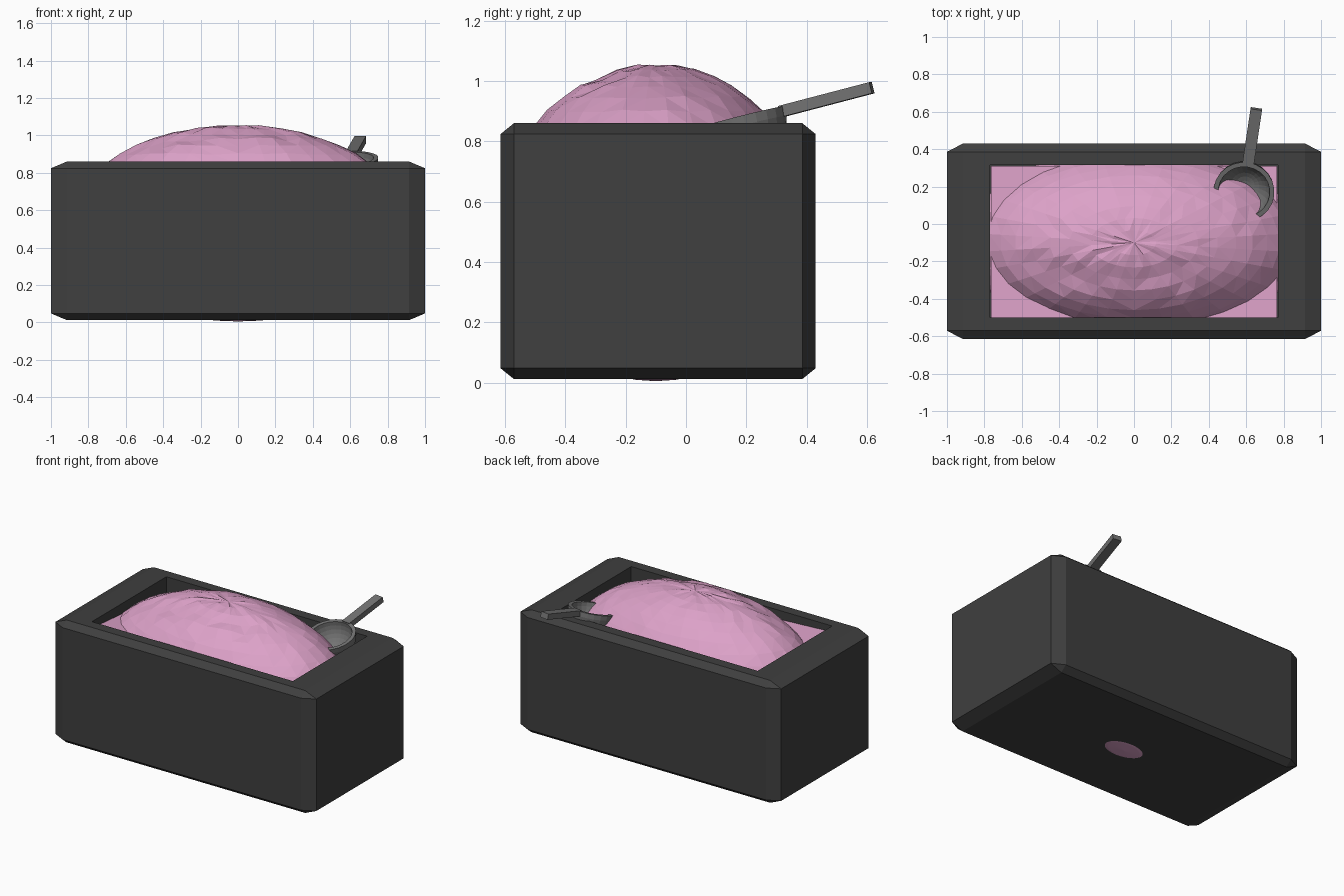
import bpy, bmesh, math, random
from mathutils import Matrix, Vector

if "Cube" in bpy.data.objects:
    bpy.data.objects.remove(bpy.data.objects["Cube"])

random.seed(4)


def material(name, color):
    m = bpy.data.materials.new(name)
    m.diffuse_color = (*color, 1)
    m.use_nodes = True
    m.node_tree.nodes["Principled BSDF"].inputs["Base Color"].default_value = m.diffuse_color
    return m


def make(name, bm, mat):
    bmesh.ops.recalc_face_normals(bm, faces=bm.faces)
    me = bpy.data.meshes.new(name)
    bm.to_mesh(me)
    bm.free()
    me.materials.append(mat)
    ob = bpy.data.objects.new(name, me)
    bpy.context.collection.objects.link(ob)
    return ob


def box(bm, lo, hi):
    lo, hi = Vector(lo), Vector(hi)
    mat = Matrix.Translation((lo + hi) / 2) @ Matrix.Diagonal((*(hi - lo), 1))
    return bmesh.ops.create_cube(bm, size=1, matrix=mat)["verts"]


dark = material("dark_tub", (0.05, 0.05, 0.05))
pink = material("pink_ice", (0.72, 0.36, 0.58))
steel = material("steel", (0.17, 0.17, 0.17))

# Tub: a chamfered cube stretched to size, top opening inset and pushed down
bm = bmesh.new()
bmesh.ops.create_cube(bm, size=2)
bmesh.ops.bevel(bm, geom=bm.edges[:], offset=0.085, segments=1, affect='EDGES')
bmesh.ops.transform(bm, verts=bm.verts, matrix=Matrix.Translation((0, -0.0925, 0.436))
                    @ Matrix.Diagonal((1, 0.5225, 0.424, 1)))
bm.faces.ensure_lookup_table()
top = max(bm.faces, key=lambda f: f.calc_center_median().z)
bmesh.ops.inset_individual(bm, faces=[top], thickness=0.05)
for v in top.verts:
    v.co.x = math.copysign(0.77, v.co.x)
    v.co.y = 0.315 if v.co.y > -0.09 else -0.5
floor = bmesh.ops.extrude_discrete_faces(bm, faces=[top])["faces"][0]
for v in floor.verts:
    v.co.z = 0.06
make("tub", bm, dark)

# Ice cream: faceted, slightly uneven mound with a scooped ledge
bm = bmesh.new()
bmesh.ops.create_uvsphere(bm, u_segments=30, v_segments=24, radius=1)
for v in bm.verts:
    x, y, z = v.co
    v.co = (0.9 * x, 0.51 * y - 0.1, 0.525 * z + 0.53)
    if z > 0.3:
        v.co.z += random.uniform(-0.006, 0.004)
        ledge = -0.24 + 0.25 * (v.co.x + 0.05) ** 2
        if -0.1 < v.co.y - ledge < 0 and -0.65 < v.co.x < 0.3:
            v.co.z -= 0.012
bmesh.ops.triangulate(bm, faces=bm.faces)
make("ice_cream_mound", bm, pink)

# Ice cream filling the corners of the opening
bm = bmesh.new()
for v in box(bm, (-0.765, -0.5, 0.5), (0.765, 0.31, 0.75)):
    if v.co.z > 0.6:
        v.co.z = 0.74 - 0.05 * v.co.x - 0.08 * v.co.y
bmesh.ops.triangulate(bm, faces=bm.faces)
make("ice_cream_corner_fill", bm, pink)

# Scoop: spun bowl and bar handle, tilted together
place = (Matrix.Translation((0.588, 0.172, 0.876)) @ Matrix.Rotation(math.radians(-8.5), 4, 'Z')
         @ Matrix.Rotation(math.radians(14.5), 4, 'X'))
bm = bmesh.new()
outer = [(0.163 * math.cos(a), -0.163 * math.sin(a)) for a in [i * math.pi / 16 for i in range(9)]]
inner = [(0.138 * math.cos(a), -0.138 * math.sin(a)) for a in [i * math.pi / 16 for i in range(8, -1, -1)]]
pts = outer + inner
vs = [bm.verts.new((r, 0, z)) for r, z in pts]
es = [bm.edges.new((a, b)) for a, b in zip(vs, vs[1:] + vs[:1]) if (a, b) != (vs[8], vs[9])]
bmesh.ops.spin(bm, geom=vs + es, cent=(0, 0, 0), axis=(0, 0, 1), angle=2 * math.pi, steps=24)
bmesh.ops.remove_doubles(bm, verts=bm.verts, dist=0.001)
make("scoop_bowl", bm, steel).matrix_world = place

bm = bmesh.new()
box(bm, (-0.031, 0.145, -0.033), (0.031, 0.46, 0.005))
make("scoop_handle", bm, steel).matrix_world = place
